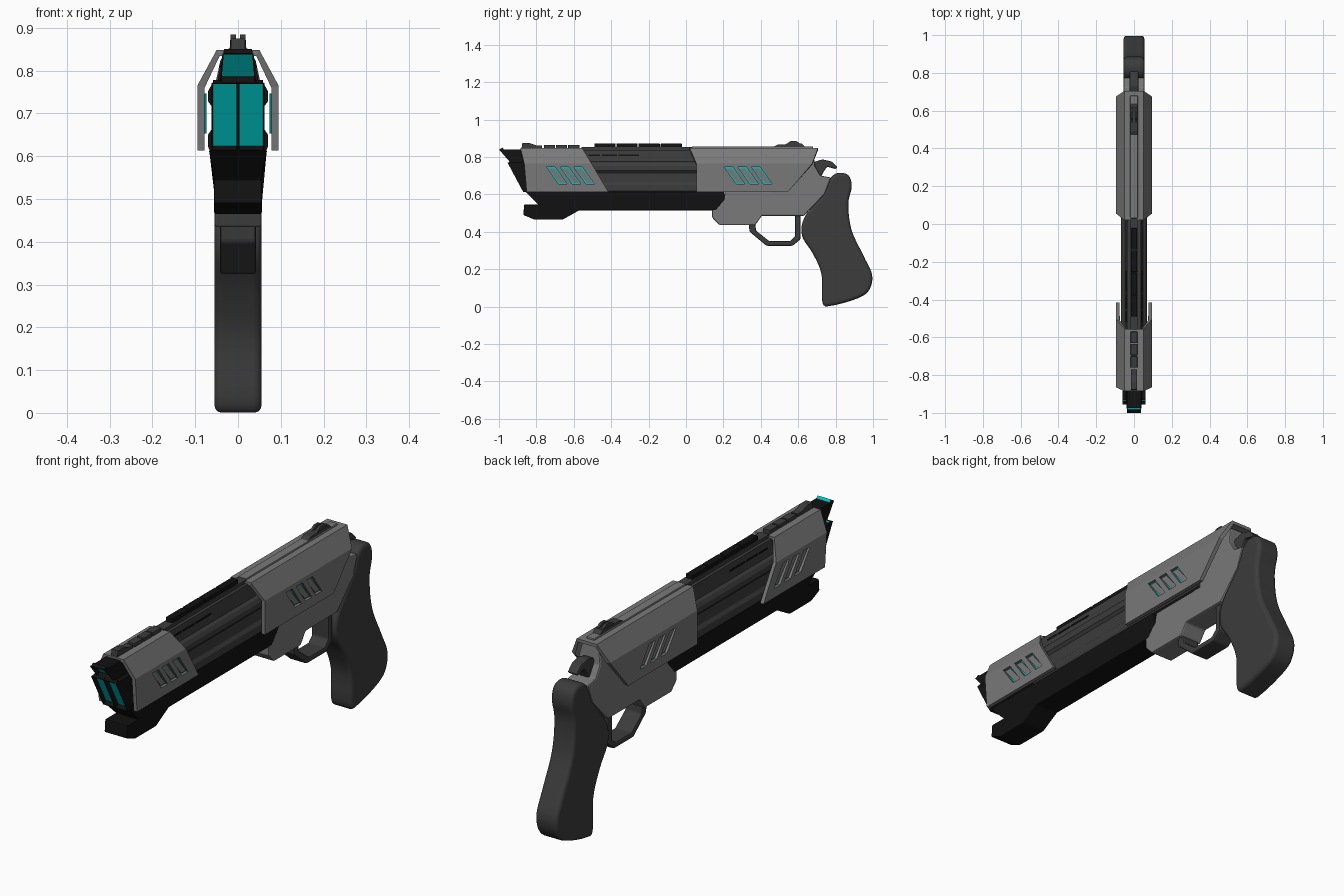
import bpy, bmesh
from mathutils import Vector

if "Cube" in bpy.data.objects:
    bpy.data.objects.remove(bpy.data.objects["Cube"])


def material(name, r, g, b):
    m = bpy.data.materials.new(name)
    m.diffuse_color = (r, g, b, 1)
    m.use_nodes = True
    m.node_tree.nodes["Principled BSDF"].inputs["Base Color"].default_value = m.diffuse_color
    return m


GREY = material("steel_grey", .19, .19, .19)
DARK = material("dark_grey", .045, .045, .045)
BLACK = material("black", .006, .006, .006)
TEAL = material("teal_glow", 0, .55, .55)


def finish(name, bm, mat, bevel=0, segs=2, smooth=False):
    bmesh.ops.recalc_face_normals(bm, faces=bm.faces)
    me = bpy.data.meshes.new(name)
    bm.to_mesh(me)
    bm.free()
    ob = bpy.data.objects.new(name, me)
    bpy.context.collection.objects.link(ob)
    me.materials.append(mat)
    if bevel:
        b = ob.modifiers.new("Bevel", "BEVEL")
        b.width, b.segments, b.limit_method = bevel, segs, 'ANGLE'
        b.angle_limit = 1.0 if smooth else .5
    if smooth:
        bpy.ops.object.select_all(action='DESELECT')
        bpy.context.view_layer.objects.active = ob
        ob.select_set(True)
        bpy.ops.object.shade_smooth_by_angle(angle=.7)
    return ob


def prism_bm(pts, x0, x1):
    """Side profile of (y, z) points swept across x; x limits may depend on z."""
    bm = bmesh.new()
    lim = lambda v, z: v(z) if callable(v) else v
    a = [bm.verts.new((lim(x0, z), y, z)) for y, z in pts]
    b = [bm.verts.new((lim(x1, z), y, z)) for y, z in pts]
    bm.faces.new(a)
    bm.faces.new(b)
    for i in range(len(pts)):
        j = (i + 1) % len(pts)
        bm.faces.new((a[i], a[j], b[j], b[i]))
    bmesh.ops.recalc_face_normals(bm, faces=bm.faces)
    return bm


def prism(name, pts, w, mat, **kw):
    neg = (lambda z: -w(z)) if callable(w) else -w
    return finish(name, prism_bm(pts, neg, w), mat, **kw)


def box(name, y0, y1, z0, z1, w, mat, **kw):
    return prism(name, [(y0, z0), (y1, z0), (y1, z1), (y0, z1)], w, mat, **kw)


def smooth_loop(pts, n=5):
    """Closed Catmull-Rom loop."""
    p, out = [Vector(q) for q in pts], []
    for i in range(len(p)):
        a, b, c, d = (p[(i + k) % len(p)] for k in (-1, 0, 1, 2))
        for k in range(n):
            t = k / n
            v = (2*b + (c-a)*t + (2*a-5*b+4*c-d)*t*t + (3*b-a-3*c+d)*t**3) / 2
            out.append((v.x, v.y))
    return out


# grip
prism("grip", smooth_loop([(.82, .715), (.87, .70), (.886, .64), (.868, .55), (.885, .41),
      (.95, .27), (.995, .17), (.98, .09), (.92, .045), (.78, .005), (.73, .02), (.725, .17),
      (.68, .28), (.62, .38), (.635, .48), (.73, .60), (.775, .69)]),
      .055, DARK, bevel=.022, segs=4, smooth=True)

# receiver
prism("receiver", [(.21, .615), (.20, .57), (.14, .53), (.14, .475), (.18, .435), (.37, .435),
      (.405, .485), (.63, .485), (.74, .60), (.775, .69), (.72, .70), (.69, .75), (.68, .83),
      (.45, .83), (.45, .615)], lambda z: .055 if z < .76 else .04, GREY, bevel=.006)

# trigger guard
prism("trigger_guard", [(.335, .44), (.34, .40), (.43, .325), (.57, .325), (.612, .36), (.612, .49),
      (.583, .49), (.583, .375), (.557, .35), (.445, .35), (.375, .405), (.37, .44)],
      .042, DARK, bevel=.006)

# hammer
prism("hammer", [(.66, .75), (.69, .775), (.73, .787), (.78, .775), (.81, .745), (.80, .735),
      (.755, .748), (.735, .72), (.72, .69), (.67, .70)], .024, DARK, bevel=.006)

# under-barrel
prism("under_barrel", [(-.86, .615), (-.79, .545), (-.865, .545), (-.87, .49), (-.81, .465),
      (-.66, .465), (-.57, .515), (.16, .515), (.205, .57), (.205, .615)],
      lambda z: .068 if z > .6 else .056, BLACK, bevel=.004)

# ribbed barrel: half cross-section mirrored, swept along y
half = [(.066, .613), (.070, .622), (.070, .65), (.060, .665), (.060, .715), (.070, .728),
        (.070, .752), (.061, .768), (.048, .776), (.036, .838)]
section = half + [(-x, z) for x, z in reversed(half)]
for name, y0, y1, mat in (("barrel_front", -.85, -.58, BLACK), ("barrel_middle", -.58, .5, DARK)):
    bm = bmesh.new()
    a = [bm.verts.new((x, y0, z)) for x, z in section]
    b = [bm.verts.new((x, y1, z)) for x, z in section]
    bm.faces.new(a)
    bm.faces.new(b)
    for i in range(len(a)):
        bm.faces.new((a[i - 1], a[i], b[i], b[i - 1]))
    finish(name, bm, mat)


# muzzle openings: slanted fronts inset and lit
def muzzle(name, pts, x0, x1):
    bm = prism_bm(pts, x0, x1)
    face = min(bm.faces, key=lambda f: f.normal.y)
    bmesh.ops.inset_individual(bm, faces=[face], thickness=.004)
    bmesh.ops.inset_individual(bm, faces=[face], thickness=.0005, depth=-.02)
    face.material_index = 1
    finish(name, bm, BLACK).data.materials.append(TEAL)


lower = [(-.955, .771), (-.87, .612), (-.8, .612), (-.8, .771)]
muzzle("muzzle_lower_right", lower, 0, .062)
muzzle("muzzle_lower_left", lower, -.062, 0)
flare = lambda z: .036 if z > .8 else .042
muzzle("muzzle_upper", [(-1, .84), (-.94, .771), (-.8, .771), (-.8, .84)],
       lambda z: -flare(z), flare)

# folded outer shells, open below
OUT = [(.095, .613), (.095, .765), (.05, .848)]
INN = [(.078, .613), (.078, .76), (.043, .834)]


def shell(name, front, back):
    """front/back give the end y at the hem, shoulder and roof."""
    bm = bmesh.new()
    order = [(1, 0), (1, 1), (1, 2), (-1, 2), (-1, 1), (-1, 0)]
    rows = [[bm.verts.new((s * sec[i][0], ends[i], sec[i][1])) for s, i in order]
            for sec, ends in ((OUT, front), (OUT, back), (INN, back), (INN, front))]
    for r in range(4):
        p, q = rows[r], rows[(r + 1) % 4]
        for i in range(5):
            bm.faces.new((p[i], p[i + 1], q[i + 1], q[i]))
    for i in (0, 5):
        bm.faces.new([row[i] for row in rows])
    return finish(name, bm, GREY)


def slot(y, g=0):
    """Slanted vent outline grown by g."""
    return [(y - g, .745 + g), (y + .045 + g, .745 + g), (y + .11 + g, .655 - g), (y + .065 - g, .655 - g)]


def add_vents(ob, start):
    for k in range(3):
        y = start + .073 * k
        cutter = prism("vent_cutter", slot(y), .2, TEAL)
        cutter.hide_render = True
        m = ob.modifiers.new("Vent", "BOOLEAN")
        m.operation, m.object, m.solver = 'DIFFERENCE', cutter, 'EXACT'
        bpy.context.view_layer.objects.active = ob
        bpy.ops.object.modifier_apply(modifier=m.name)
        bpy.data.objects.remove(cutter)
        for s in (1, -1):
            finish("vent_glow", prism_bm(slot(y, .002), s * .074, s * .083), TEAL)
            finish("vent_cover", prism_bm(slot(y, -.006), s * .08, s * .088), GREY)


add_vents(shell("rear_shell", (.055, .055, .02), (.545, .675, .705)), .205)
add_vents(shell("front_shell", (-.852, -.865, -.885), (-.415, -.505, -.555)), -.745)

# top rails and sights
box("rear_ridge", .03, .68, .845, .856, .02, GREY, bevel=.004)
box("middle_rail_base", -.56, .03, .83, .852, .022, DARK)
for k in range(4):
    box("middle_rail", -.49 + .118 * k, -.376 + .118 * k, .85, .872, .017, BLACK, bevel=.004)
for k in range(3):
    box("front_rail", -.76 + .065 * k, -.70 + .065 * k, .84, .865, .018, DARK, bevel=.003)
prism("front_sight", [(-.88, .84), (-.875, .875), (-.84, .875), (-.80, .862), (-.77, .862), (-.77, .84)],
      .016, DARK)
prism("rear_sight_base", [(.46, .85), (.49, .866), (.62, .872), (.64, .85)], .019, DARK)
for s in (1, -1):
    finish("rear_sight_post", prism_bm([(.53, .865), (.56, .885), (.59, .885), (.62, .865)],
           s * .005, s * .017), DARK)

# fine slits along the barrel's upper slopes
for s in (1, -1):
    for y0, y1 in ((-.52, -.46), (-.45, -.37), (-.36, -.25)):
        finish("barrel_slit", prism_bm([(y0, .806), (y1, .806), (y1, .814), (y0, .814)],
               s * .03, s * .0435), BLACK)
